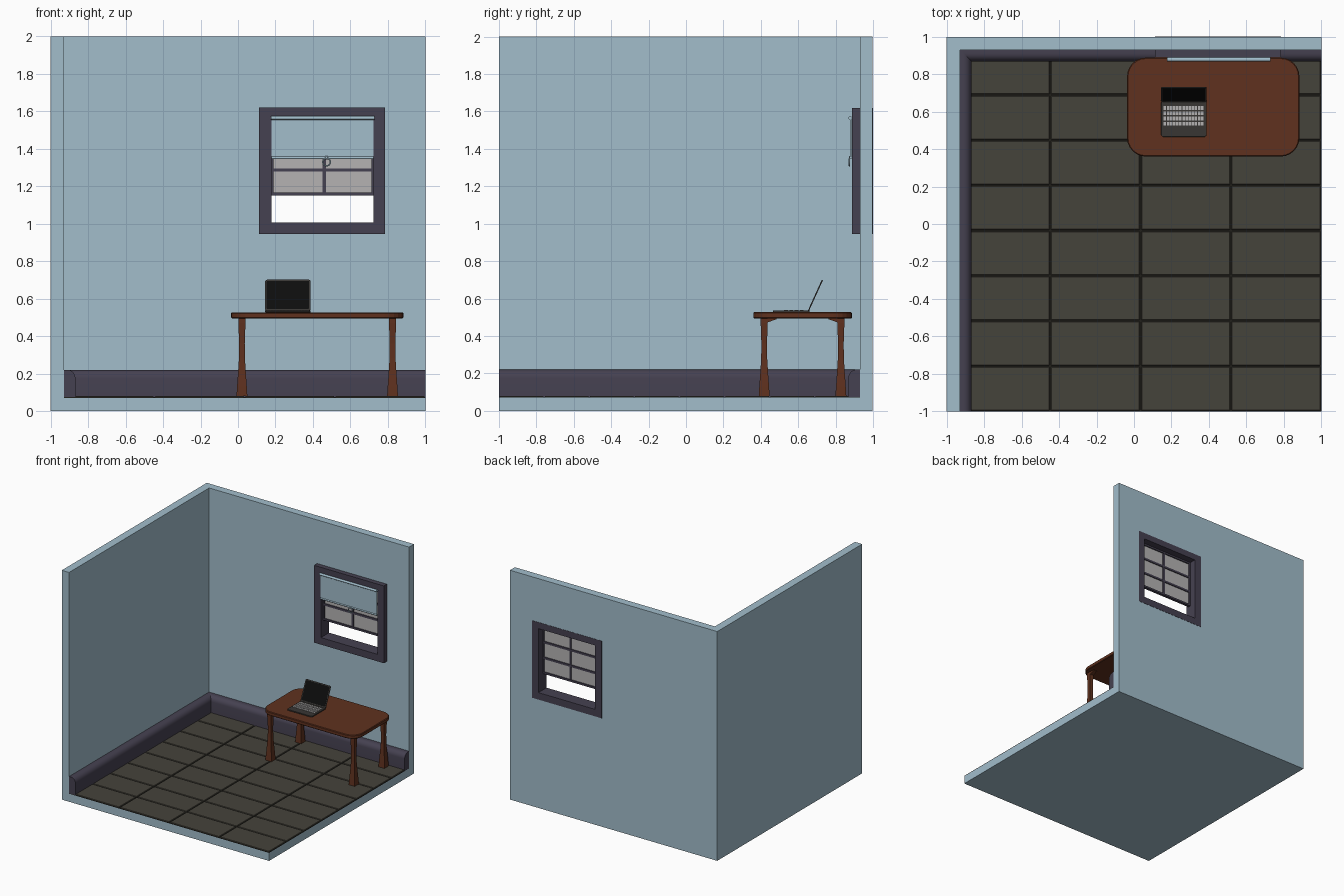
import bpy, bmesh, math
from mathutils import Matrix, Vector

if "Cube" in bpy.data.objects:
    bpy.data.objects.remove(bpy.data.objects["Cube"])


def material(name, rgb):
    m = bpy.data.materials.new(name)
    m.diffuse_color = (*rgb, 1)
    m.use_nodes = True
    m.node_tree.nodes["Principled BSDF"].inputs["Base Color"].default_value = m.diffuse_color
    return m


BLUE = material("pale_blue", (0.36, 0.51, 0.60))
TRIM = material("dark_violet", (0.060, 0.053, 0.082))
WOOD = material("red_wood", (0.115, 0.031, 0.013))
TILE = material("olive_tile", (0.060, 0.056, 0.043))
GROUT = material("grout", (0.015, 0.014, 0.011))
PANE = material("pane_grey", (0.46, 0.45, 0.45))
CASE = material("laptop_case", (0.04, 0.037, 0.034))
SCREEN = material("screen_black", (0.004, 0.004, 0.004))


def finish(name, bm, mat, bevel=0, smooth=False):
    bmesh.ops.recalc_face_normals(bm, faces=bm.faces[:])
    me = bpy.data.meshes.new(name)
    bm.to_mesh(me)
    bm.free()
    ob = bpy.data.objects.new(name, me)
    bpy.context.collection.objects.link(ob)
    me.materials.append(mat)
    if bevel:
        mod = ob.modifiers.new("bevel", "BEVEL")
        mod.width, mod.segments = bevel, 1
    if smooth:
        bpy.ops.object.select_all(action='DESELECT')
        ob.select_set(True)
        bpy.context.view_layer.objects.active = ob
        bpy.ops.object.shade_smooth_by_angle()
    return ob


def boxes(name, items, mat, bevel=0):
    """One object holding axis-aligned boxes given as (x0, x1, y0, y1, z0, z1)."""
    bm = bmesh.new()
    for x0, x1, y0, y1, z0, z1 in items:
        m = Matrix.Translation(((x0 + x1) / 2, (y0 + y1) / 2, (z0 + z1) / 2))
        bmesh.ops.create_cube(bm, size=1, matrix=m @ Matrix.Diagonal((x1 - x0, y1 - y0, z1 - z0, 1)))
    return finish(name, bm, mat, bevel)


def prism(name, pts, axis, t0, t1, mat, bevel=0, smooth=False, matrix=None):
    """Extrude a 2D outline along an axis."""
    place = {'x': lambda a, b, t: (t, a, b), 'y': lambda a, b, t: (a, t, b), 'z': lambda a, b, t: (a, b, t)}[axis]
    bm = bmesh.new()
    ends = [[bm.verts.new(place(a, b, t)) for a, b in pts] for t in (t0, t1)]
    for e in ends:
        bm.faces.new(e)
    n = len(pts)
    for i in range(n):
        j = (i + 1) % n
        bm.faces.new((ends[0][i], ends[0][j], ends[1][j], ends[1][i]))
    if matrix:
        bm.transform(matrix)
    return finish(name, bm, mat, bevel, smooth)


def ring(name, outer, inner, y0, y1, mat):
    """Rectangular plate in the xz plane with a rectangular hole."""
    bm = bmesh.new()

    def loop(r, y):
        x0, x1, z0, z1 = r
        return [bm.verts.new(p) for p in ((x0, y, z0), (x1, y, z0), (x1, y, z1), (x0, y, z1))]
    loops = [loop(outer, y0), loop(outer, y1), loop(inner, y1), loop(inner, y0)]
    for k in range(4):
        a, b = loops[k], loops[(k + 1) % 4]
        for i in range(4):
            j = (i + 1) % 4
            bm.faces.new((a[i], a[j], b[j], b[i]))
    return finish(name, bm, mat)


def rounded(x0, x1, y0, y1, r, seg=6):
    pts = []
    for k, (cx, cy) in enumerate(((x1 - r, y1 - r), (x0 + r, y1 - r), (x0 + r, y0 + r), (x1 - r, y0 + r))):
        for i in range(seg + 1):
            a = math.pi / 2 * (k + i / seg)
            pts.append((cx + r * math.cos(a), cy + r * math.sin(a)))
    return pts


# Room shell
boxes("floor_slab", [(-1, 1, -1, 0.998, 0, 0.07)], BLUE)
boxes("left_wall", [(-1, -0.93, -1, 0.998, 0.07, 2)], BLUE)
ring("back_wall", (-0.93, 1, 0.07, 2), (0.12, 0.778, 0.955, 1.612), 0.93, 0.998, BLUE)

# Floor tiles over dark grout
boxes("grout", [(-0.93, 1, -1, 0.93, 0.07, 0.074)], GROUT)
px, py, g = 1.93 / 4, 1.93 / 8, 0.004
boxes("floor_tiles", [(-0.93 + i * px + g, -0.93 + (i + 1) * px - g,
                       -1 + j * py + g, -1 + (j + 1) * py - g, 0.071, 0.08)
                      for i in range(4) for j in range(8)], TILE, 0.003)

# Skirting boards with a rounded top edge
arc = [(0.02 + 0.042 * math.cos(a), 0.175 + 0.045 * math.sin(a))
       for a in (math.pi / 2 * i / 6 for i in range(7))]
skirt = [(0, 0.072), (0.062, 0.072)] + arc + [(0, 0.22)]
prism("left_skirting", [(-0.93 + d, z) for d, z in skirt], 'y', -1, 0.93, TRIM, smooth=True)
prism("back_skirting", [(0.93 - d, z) for d, z in skirt], 'x', -0.93, 1, TRIM, smooth=True)

# Window frame and raised sash with six panes
ring("window_frame", (0.113, 0.785, 0.946, 1.62), (0.178, 0.724, 1.007, 1.565), 0.888, 1.0, TRIM)
ring("window_sash", (0.178, 0.724, 1.15, 1.565), (0.19, 0.714, 1.166, 1.55), 0.915, 0.94, TRIM)
boxes("sash_bars", [(0.452, 0.47, 0.918, 0.937, 1.16, 1.555)] +
      [(0.185, 0.72, 0.917, 0.938, z - 0.009, z + 0.009) for z in (1.287, 1.424)], TRIM)
boxes("window_panes", [(0.185, 0.72, 0.925, 0.93, 1.16, 1.555)], PANE)


def along_x(name, x0, x1, y, z, r, mat):
    pts = [(y + r * math.cos(i * math.pi / 8), z + r * math.sin(i * math.pi / 8)) for i in range(16)]
    return prism(name, pts, 'x', x0, x1, mat, smooth=True)


# Roller blind with pull ring
along_x("blind_roller", 0.175, 0.728, 0.878, 1.565, 0.010, BLUE)
boxes("blind_sheet", [(0.18, 0.724, 0.880, 0.884, 1.35, 1.565)], BLUE)
along_x("blind_bottom_bar", 0.18, 0.724, 0.881, 1.352, 0.007, BLUE)
boxes("pull_tab", [(0.465, 0.481, 0.872, 0.878, 1.343, 1.362)], BLUE, 0.002)
bpy.ops.mesh.primitive_torus_add(location=(0.473, 0.874, 1.329), rotation=(math.pi / 2, 0, 0),
                                 major_radius=0.02, minor_radius=0.004,
                                 major_segments=24, minor_segments=8)
pull = bpy.context.object
pull.name = "pull_ring"
pull.data.materials.append(BLUE)
bpy.ops.object.shade_smooth_by_angle()

# Table top
prism("table_top", rounded(-0.037, 0.883, 0.36, 0.888, 0.1), 'z', 0.494, 0.527, WOOD, 0.005)

# Flared square legs and the slanted braces behind them
leg_profile = [(0.08, 0.029), (0.13, 0.026), (0.20, 0.021), (0.28, 0.016), (0.36, 0.015), (0.47, 0.019), (0.496, 0.019)]
for side, x in (("left", 0.021), ("right", 0.825)):
    for end, y, s in (("front", 0.418, 1), ("back", 0.828, -1)):
        bm = bmesh.new()
        rows = [[bm.verts.new((x + h * a, y + h * b, z)) for a, b in ((-1, -1), (1, -1), (1, 1), (-1, 1))]
                for z, h in leg_profile]
        bm.faces.new(rows[0])
        bm.faces.new(rows[-1])
        for lo, hi in zip(rows, rows[1:]):
            for i in range(4):
                j = (i + 1) % 4
                bm.faces.new((lo[i], lo[j], hi[j], hi[i]))
        finish(f"{end}_{side}_leg", bm, WOOD)
        brace = [(y, 0.463), (y, 0.496), (y + s * 0.065, 0.496), (y + s * 0.065, 0.489), (y + s * 0.025, 0.475)]
        prism(f"{end}_{side}_brace", brace, 'x', x - 0.017, x + 0.017, WOOD)

# Laptop base and keys
prism("laptop_base", rounded(0.145, 0.387, 0.465, 0.66, 0.012, 3), 'z', 0.527, 0.536, CASE, 0.001)
kx = 0.215 / 13
keys = [(0.157 + i * kx + 0.0015, 0.157 + (i + 1) * kx - 0.0015, y - 0.010, y + 0.010, 0.535, 0.540)
        for y in (0.535, 0.563, 0.591, 0.619) for i in range(13)]
boxes("laptop_keys", keys, PANE)

# Laptop lid, modelled flat and opened about the hinge
hinge = Matrix.Translation((0, 0.655, 0.535)) @ Matrix.Rotation(math.radians(65.6), 4, 'X')
prism("laptop_lid", rounded(0.145, 0.387, 0, 0.181, 0.010, 3), 'z', -0.003, 0.003, CASE, matrix=hinge)
prism("laptop_screen", rounded(0.153, 0.379, 0.010, 0.173, 0.004, 2), 'z', 0.002, 0.0036, SCREEN, matrix=hinge)
along_x("laptop_hinge", 0.17, 0.362, 0.655, 0.536, 0.004, CASE)
